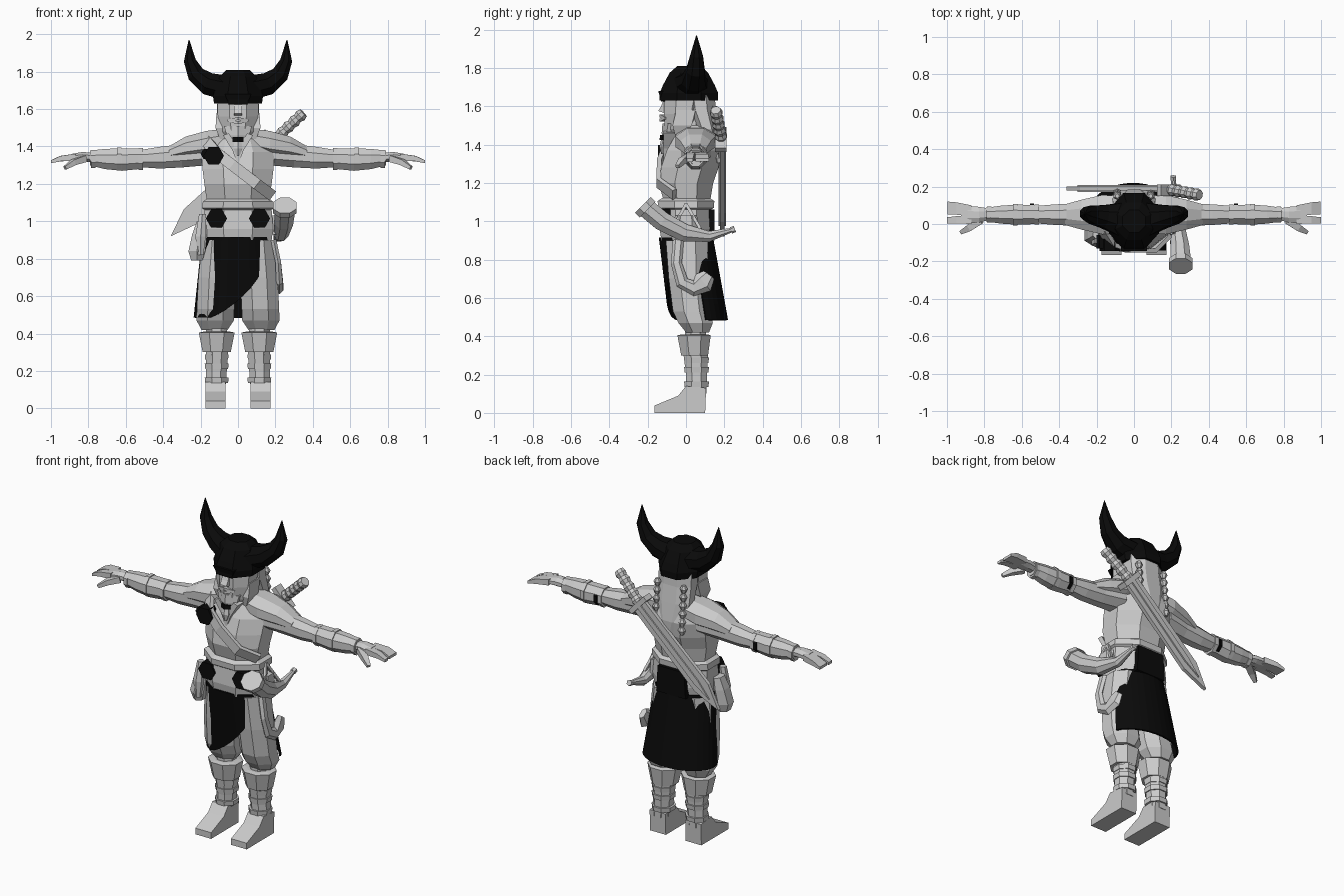
import bpy, bmesh, math
from mathutils import Vector

def material(name, rgb):
    m = bpy.data.materials.new(name)
    m.diffuse_color = (*rgb, 1)
    return m

GREY = material("light grey", (0.6, 0.6, 0.6))
BLACK = material("black", (0.003, 0.003, 0.003))

def finish(name, bm, mat, mirror=False):
    bmesh.ops.recalc_face_normals(bm, faces=bm.faces[:])
    me = bpy.data.meshes.new(name)
    bm.to_mesh(me)
    bm.free()
    me.materials.append(mat)
    ob = bpy.data.objects.new(name, me)
    bpy.context.collection.objects.link(ob)
    if mirror:
        ob.modifiers.new("Mirror", 'MIRROR')
    return ob

def tube(name, rings, mat=GREY, n=8, side=(1, 0, 0), axis=None, mirror=False):
    """Loft of n-sided rings (x, y, z, radius along side, radius across)."""
    bm = bmesh.new()
    c = [Vector(r[:3]) for r in rings]
    loops = []
    for i, r in enumerate(rings):
        t = Vector(axis) if axis else c[min(i + 1, len(c) - 1)] - c[max(i - 1, 0)]
        t.normalize()
        s = Vector(side)
        s = (s - t * s.dot(t)).normalized()
        w = t.cross(s)
        k = 1 / math.cos(math.pi / n)
        loops.append([bm.verts.new(c[i] + s * r[3] * k * math.cos((j + .5) * math.tau / n)
                                   + w * r[4] * k * math.sin((j + .5) * math.tau / n)) for j in range(n)])
    for a, b in zip(loops, loops[1:]):
        for j in range(n):
            bm.faces.new((a[j], a[(j + 1) % n], b[(j + 1) % n], b[j]))
    bm.faces.new(loops[0])
    bm.faces.new(loops[-1])
    return finish(name, bm, mat, mirror)

def stack(name, rings, mat=GREY, n=8, mirror=False):      # level rings, upright parts
    return tube(name, rings, mat, n, (1, 0, 0), (0, 0, 1), mirror)

def limb(name, rings, mat=GREY, n=8, mirror=True):        # rings across x, for the arms
    return tube(name, rings, mat, n, (0, 1, 0), (1, 0, 0), mirror)

def prism(name, pts, axis, lo, hi, mat=GREY, mirror=False):
    """Outline extruded along x (points are y, z) or along y (points are x, z)."""
    bm = bmesh.new()
    put = (lambda p, d: (d, p[0], p[1])) if axis == 'x' else (lambda p, d: (p[0], d, p[1]))
    a, b = [[bm.verts.new(put(p, d)) for p in pts] for d in (lo, hi)]
    n = len(pts)
    for j in range(n):
        bm.faces.new((a[j], a[(j + 1) % n], b[(j + 1) % n], b[j]))
    bm.faces.new(a)
    bm.faces.new(b)
    return finish(name, bm, mat, mirror)

def hexagon(cx, cz, r):
    return [(cx + r * math.cos(i * math.pi / 3), cz + r * math.sin(i * math.pi / 3)) for i in range(6)]

# Boots
prism("foot", [(-.165, 0), (.1, 0), (.105, .13), (.0, .14), (-.04, .09), (-.165, .038)],
      'x', .068, .175, mirror=True)
stack("boot_shaft", [(.12, .055, .1, .052, .052), (.115, .055, .2, .055, .055),
                     (.112, .05, .32, .06, .065)], mirror=True)
for z in (.15, .225, .275):
    stack("boot_band", [(.114, .055, z - .014, .061, .062), (.114, .055, z + .014, .064, .065)], mirror=True)
stack("boot_cuff", [(.114, .045, .3, .075, .07), (.114, .042, .405, .096, .087),
                    (.114, .045, .41, .07, .065)], mirror=True)

# Baggy trousers
stack("knee", [(.115, .05, .38, .055, .055), (.115, .05, .47, .055, .055)], mirror=True)
stack("trouser_leg", [(.125, .06, .42, .07, .06), (.122, .05, .47, .1, .09), (.12, .03, .53, .1, .098),
                      (.112, .01, .7, .1, .1), (.1, .005, .9, .09, .11)], mirror=True)
stack("hips", [(0, 0, .74, .07, .09), (0, 0, .84, .17, .115), (0, 0, .93, .178, .125)])

# Torso, waist sash and tunic
stack("waist_sash", [(0, 0, .9, .18, .128), (0, 0, .96, .188, .138), (0, 0, 1.06, .18, .13)])
stack("tunic_hem", [(0, .0, 1.06, .178, .13), (0, 0, 1.07, .192, .145), (0, 0, 1.105, .188, .148),
                    (0, 0, 1.12, .165, .125)])
stack("chest", [(0, .005, 1.1, .165, .12), (0, 0, 1.2, .18, .142), (0, .02, 1.28, .19, .15),
                (0, .04, 1.37, .195, .14), (0, .05, 1.45, .15, .105), (0, .04, 1.5, .08, .07)])
tube("chest_strap", [(-.17, -.03, 1.43, .03, .012), (-.12, -.112, 1.37, .03, .012), (-.03, -.14, 1.3, .03, .012),
                     (.1, -.142, 1.2, .03, .012), (.18, -.06, 1.14, .03, .012)], n=4, side=(.6, 0, .8))
prism("chest_buckle", hexagon(-.13, 1.35, .055), 'y', -.145, -.08, BLACK)
prism("buckle_knob", hexagon(-.17, 1.36, .03), 'y', -.13, -.06, BLACK)
prism("sash_disc", hexagon(.115, 1.015, .057), 'y', -.143, -.08, BLACK, mirror=True)
prism("back_sash", [(-.1, .9), (.1, .9), (.09, 1.06), (-.09, 1.06)], 'y', .1, .148, BLACK)
prism("collar", [(.0, 1.3), (.03, 1.38), (.08, 1.46), (.05, 1.47), (.0, 1.4)], 'y', -.118, -.05, mirror=True)

# Wrap skirt: open at the right hip, front edge sweeping up
def skirt():
    bm = bmesh.new()
    cols = []
    for i in range(29):
        deg = -65 + 320 * i / 28
        a = math.radians(deg)
        bottom = .485 + .37 * max(0, (40 - deg) / 105) ** 1.5
        col = []
        for j in range(6):
            z = .915 + (bottom - .915) * j / 5
            f = (.915 - z) / .43
            col.append(bm.verts.new((-.005 - (.188 + .045 * f) * math.sin(a),
                                     .065 * f - (.142 + .013 * f) * math.cos(a), z)))
        cols.append(col)
    for p, q in zip(cols, cols[1:]):
        for j in range(5):
            bm.faces.new((p[j], q[j], q[j + 1], p[j + 1]))
    ob = finish("wrap_skirt", bm, BLACK)
    ob.modifiers.new("Thickness", 'SOLIDIFY').thickness = .01
skirt()

# Arms and hands
limb("shoulder_pad", [(.07, .05, 1.435, .1, .06), (.17, .05, 1.415, .105, .068),
                      (.28, .05, 1.395, .08, .058), (.37, .05, 1.365, .055, .035)])
limb("upper_arm", [(.16, .05, 1.36, .08, .06), (.3, .05, 1.35, .06, .062),
                   (.42, .05, 1.34, .055, .058), (.53, .05, 1.335, .046, .045)])
limb("elbow_band", [(.535, .06, 1.33, .05, .045), (.555, .06, 1.33, .05, .045)], BLACK)
limb("forearm", [(.52, .05, 1.335, .05, .055), (.62, .05, 1.33, .054, .06),
                 (.71, .05, 1.333, .048, .054), (.79, .05, 1.338, .037, .04)])
for x, r in ((.52, .058), (.635, .062), (.775, .047)):
    limb("arm_band", [(x - .012, .05, 1.333, r - .004, r), (x + .012, .05, 1.333, r - .004, r)])
limb("palm", [(.77, .052, 1.34, .03, .024), (.83, .05, 1.345, .042, .026), (.89, .05, 1.342, .046, .018)])
limb("outer_fingers", [(.87, .07, 1.343, .03, .018), (.95, .083, 1.335, .033, .015), (.998, .085, 1.32, .035, .008)], n=4)
limb("inner_fingers", [(.87, .025, 1.343, .024, .018), (.95, .022, 1.335, .02, .014), (1.0, .02, 1.318, .016, .008)], n=4)
tube("thumb", [(.82, .02, 1.335, .018, .02), (.88, -.02, 1.315, .015, .018), (.925, -.045, 1.285, .009, .01)],
     n=4, side=(0, 0, 1), mirror=True)

# Head, hair and beard
stack("neck", [(0, .03, 1.42, .07, .07), (0, .02, 1.55, .075, .07)])
stack("head", [(0, -.045, 1.43, .045, .05), (0, -.03, 1.48, .085, .08), (0, -.015, 1.56, .108, .1),
               (0, 0, 1.67, .112, .115)])
prism("nose", [(-.1, 1.56), (-.145, 1.575), (-.13, 1.6), (-.11, 1.65), (-.08, 1.64)], 'x', -.022, .022)
for z in (1.527, 1.55):
    tube("lip", [(-.05, -.1, 1.538, .012, .006), (0, -.125, z, .012, .008), (.05, -.1, 1.538, .012, .006)],
         n=4, side=(0, 1, 0))
stack("cheek_whisker", [(.085, -.03, 1.44, .012, .025), (.095, -.02, 1.5, .025, .05), (.1, 0, 1.58, .015, .05)],
      n=4, mirror=True)
stack("beard", [(0, -.09, 1.42, .028, .025), (0, -.075, 1.46, .06, .045), (0, -.065, 1.51, .075, .05)], n=6)
stack("beard_bead", [(0, -.108, 1.425, .03, .026), (0, -.105, 1.45, .03, .026)], BLACK, 6)
stack("beard_tip", [(0, -.12, 1.35, .008, .008), (0, -.115, 1.39, .024, .02), (0, -.108, 1.43, .018, .018)], n=6)
stack("hair", [(0, .165, 1.28, .025, .015), (0, .15, 1.37, .075, .035), (0, .11, 1.48, .115, .06),
               (0, .08, 1.58, .112, .075), (0, .07, 1.67, .11, .08)])
for i in range(6):
    z = 1.6 - .05 * i
    stack("side_braid", [(.09, .15 + .004 * i, z - .045, .01, .01), (.09, .15 + .004 * i, z - .02, .02, .018),
                         (.09, .15 + .004 * i, z, .01, .01)], n=6, mirror=True)

# Horned helmet
stack("helmet", [(0, .015, 1.63, .128, .152), (0, .015, 1.67, .134, .152), (0, .015, 1.71, .122, .135),
                 (0, .015, 1.775, .098, .1), (0, .015, 1.81, .062, .06)], BLACK)
stack("helmet_peak", [(0, -.1, 1.625, .05, .03), (0, -.1, 1.68, .07, .045)], BLACK, 4)
tube("helmet_horn", [(.07, .025, 1.715, .09, .065), (.16, .04, 1.735, .062, .06), (.225, .05, 1.785, .048, .047),
                     (.258, .055, 1.86, .034, .032), (.262, .055, 1.97, .002, .002)],
     BLACK, 8, (0, 1, 0), mirror=True)

# Sword across the back: s runs from tip to pommel, w across the blade
def on_sword(s, w):
    return (-.36 + .732 * s - .68 * w, .92 + .68 * s + .732 * w)

prism("sword_blade", [on_sword(*p) for p in ((0, 0), (.15, .058), (.74, .05), (.74, -.05), (.17, -.055))],
      'y', .178, .2)
prism("sword_ridge", [on_sword(*p) for p in ((.08, 0), (.2, .018), (.74, .015), (.74, -.015), (.2, -.018))],
      'y', .17, .208)
prism("sword_guard", [on_sword(*p) for p in ((.73, .075), (.76, .075), (.76, -.075), (.73, -.075))], 'y', .15, .21)
grip = []
for i in range(11):
    x, z = on_sword(.75 + .022 * i, 0)
    r = .032 if i % 2 else .025
    grip.append((x, .185 - .003 * i, z, r, r))
tube("sword_grip", grip, side=(0, 1, 0))

# Drinking horn on the right hip with its cord
tube("drinking_horn", [(.25, -.215, 1.075, .056, .05), (.245, -.125, 1.0, .05, .05), (.23, -.01, .94, .04, .046),
                       (.215, .12, .92, .026, .028), (.21, .25, .957, .01, .01)])
tube("drinking_horn_rim", [(.25, -.225, 1.085, .064, .058), (.25, -.2, 1.06, .064, .058)])
tube("drinking_horn_tip", [(.21, .235, .952, .015, .015), (.21, .255, .96, .015, .015)], n=6)
for y in (-.07, .075):
    tube("horn_cord", [(.23, y, .96, .008, .008), (.19, 0, 1.09, .008, .008)], n=4)
stack("hip_pouch", [(.2, 0, .93, .03, .06), (.2, 0, 1.03, .025, .05)], n=6)

# Curled hanging sash end on the right thigh
tube("sash_tail", [(.19, -.04, .9, .015, .025), (.215, -.05, .78, .015, .025), (.222, -.02, .68, .018, .03),
                   (.222, .04, .65, .02, .035), (.215, .09, .68, .022, .05), (.21, .12, .72, .015, .03)], n=6)

# Pouch and sheath on the left hip
stack("left_pouch", [(-.22, -.06, .79, .03, .035), (-.22, -.06, .84, .045, .05), (-.205, -.05, .93, .04, .05),
                     (-.195, -.04, 1.0, .025, .04)], n=6)
stack("left_sheath", [(-.2, -.1, .82, .015, .015), (-.2, -.1, .92, .028, .022), (-.19, -.09, 1.04, .018, .018)], n=6)
